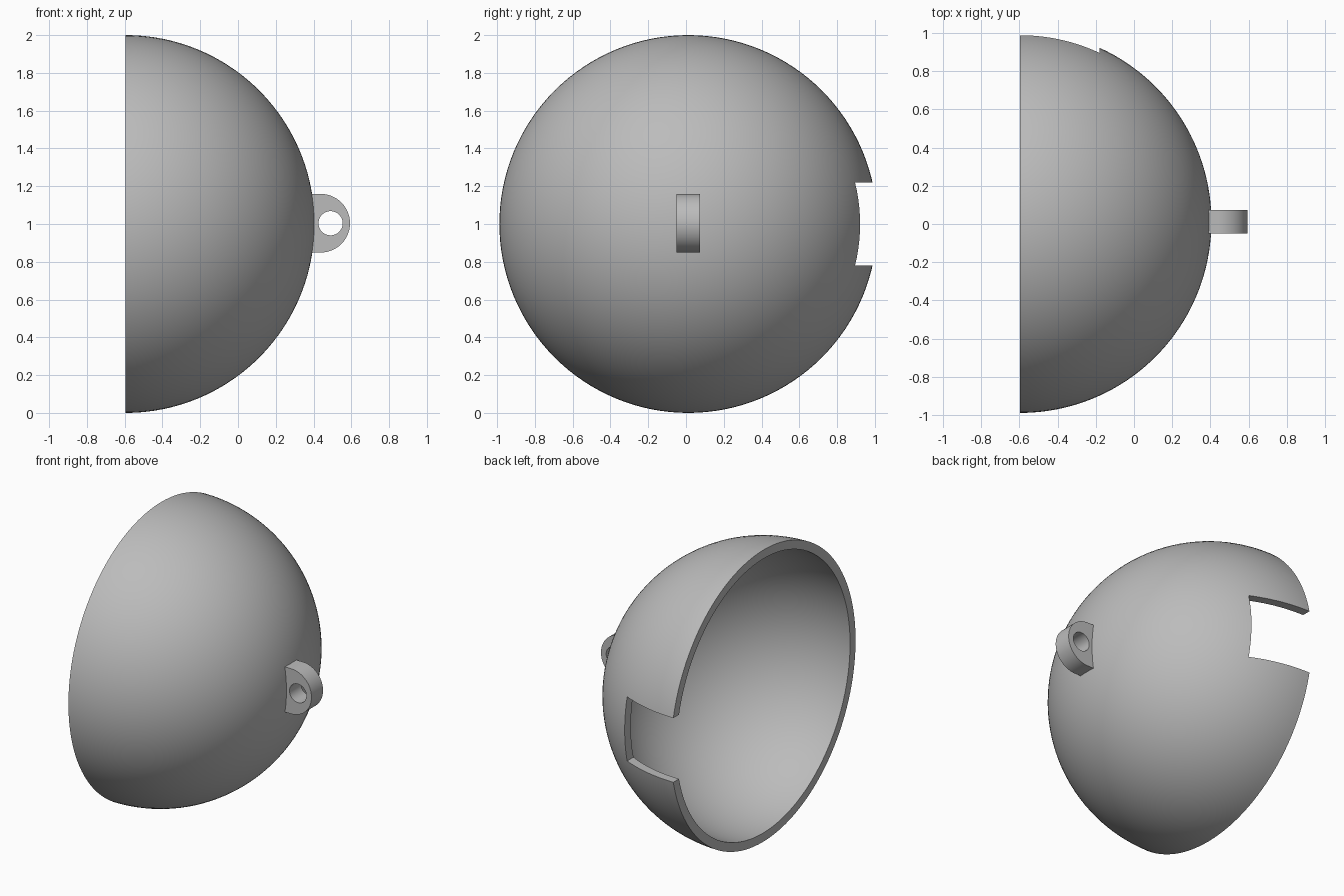
import bpy, bmesh, math
from mathutils import Matrix, Vector

cube = bpy.data.objects.get("Cube")
if cube:
    bpy.data.objects.remove(cube)

CENTER = Vector((-0.595, 0.012, 1.0))
OUTER, INNER = 1.0, 0.94

grey = bpy.data.materials.new("plain grey")
grey.use_nodes = True
COLOR = (0.5, 0.5, 0.5, 1)
grey.diffuse_color = COLOR
grey.node_tree.nodes["Principled BSDF"].inputs["Base Color"].default_value = COLOR


def make_object(name, bm):
    bmesh.ops.recalc_face_normals(bm, faces=bm.faces)
    mesh = bpy.data.meshes.new(name)
    bm.to_mesh(mesh)
    bm.free()
    mesh.materials.append(grey)
    obj = bpy.data.objects.new(name, mesh)
    bpy.context.collection.objects.link(obj)
    return obj


def cut(obj, cutter):
    """Subtract the cutter, apply the result and remove the cutter."""
    cutter.hide_render = True
    mod = obj.modifiers.new("cut", "BOOLEAN")
    mod.operation = "DIFFERENCE"
    mod.solver = "EXACT"
    mod.object = cutter
    bpy.ops.object.select_all(action="DESELECT")
    bpy.context.view_layer.objects.active = obj
    obj.select_set(True)
    bpy.ops.object.modifier_apply(modifier=mod.name)
    bpy.data.objects.remove(cutter)
    bpy.ops.object.shade_smooth_by_angle(angle=math.radians(30))


# Half-sphere shell: a thick arc spun around the x axis
bm = bmesh.new()
steps = 40
angles = [math.pi / 2 * i / steps for i in range(steps + 1)]
profile = [(OUTER * math.sin(a), OUTER * math.cos(a)) for a in angles]
profile += [(INNER * math.sin(a), INNER * math.cos(a)) for a in reversed(angles)]
verts = [bm.verts.new(CENTER + Vector((x, 0, r))) for x, r in profile]
edges = [bm.edges.new((verts[i], verts[i + 1]))
         for i in range(len(verts) - 1) if i != steps]
edges.append(bm.edges.new((verts[-1], verts[0])))
bmesh.ops.spin(bm, geom=verts + edges, cent=CENTER, axis=(1, 0, 0),
               angle=math.tau, steps=128, use_merge=True)
bmesh.ops.remove_doubles(bm, verts=bm.verts, dist=0.0005)
shell = make_object("half_sphere_shell", bm)

# Rectangular notch in the rear edge
bm = bmesh.new()
bmesh.ops.create_cube(bm, size=1, matrix=Matrix.Translation((-0.48, 0.9, 1.0))
                      @ Matrix.Diagonal((0.6, 0.8, 0.44, 1)))
cut(shell, make_object("notch_cutter", bm))

# Lug: a rounded tab sunk slightly into the shell wall
bm = bmesh.new()
radius, width, lug_z = 0.155, 0.125, 1.004
outline = [(0.37, -radius)]
for i in range(49):
    a = math.pi * (i / 48 - 0.5)
    outline.append((0.438 + radius * math.cos(a), radius * math.sin(a)))
outline.append((0.37, radius))
face = bm.faces.new([bm.verts.new((x, CENTER.y - width / 2, lug_z + z))
                     for x, z in outline])
side = bmesh.ops.extrude_face_region(bm, geom=[face])["geom"]
bmesh.ops.translate(bm, vec=(0, width, 0),
                    verts=[v for v in side if isinstance(v, bmesh.types.BMVert)])
lug = make_object("lug", bm)

# Round hole through the lug
bm = bmesh.new()
bmesh.ops.create_cone(bm, cap_ends=True, segments=48, radius1=0.064, radius2=0.064,
                      depth=0.4, matrix=Matrix.Translation((0.49, CENTER.y, lug_z))
                      @ Matrix.Rotation(math.pi / 2, 4, "X"))
cut(lug, make_object("hole_cutter", bm))
